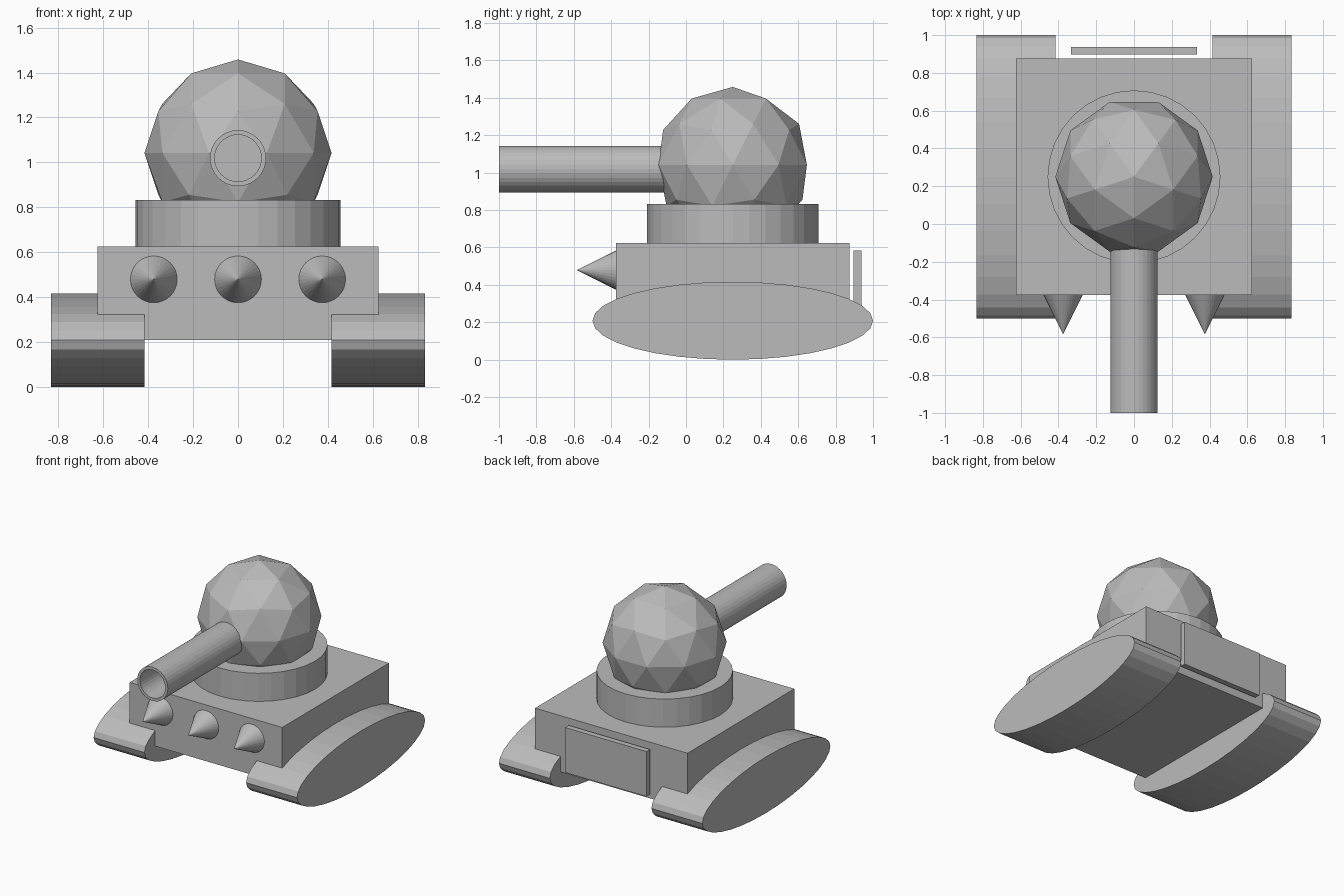
import bpy, bmesh, math
from mathutils import Matrix, Vector

if "Cube" in bpy.data.objects:
    bpy.data.objects.remove(bpy.data.objects["Cube"])

grey = bpy.data.materials.new("plain_grey")
grey.diffuse_color = (0.5, 0.5, 0.5, 1)
grey.use_nodes = True
grey.node_tree.nodes["Principled BSDF"].inputs["Base Color"].default_value = grey.diffuse_color

CY = 0.25  # hull centre along y


def finish(name, bm, matrix):
    bmesh.ops.transform(bm, matrix=matrix, verts=bm.verts)
    bmesh.ops.recalc_face_normals(bm, faces=bm.faces)
    mesh = bpy.data.meshes.new(name)
    bm.to_mesh(mesh)
    bm.free()
    mesh.materials.append(grey)
    obj = bpy.data.objects.new(name, mesh)
    bpy.context.collection.objects.link(obj)
    return obj


def box(name, centre, size):
    bm = bmesh.new()
    bmesh.ops.create_cube(bm, size=1)
    return finish(name, bm, Matrix.Translation(centre) @ Matrix.Diagonal((*size, 1)))


def round_part(name, centre, r1, r2, depth, rot=Matrix(), scale=(1, 1, 1), bore=None):
    bm = bmesh.new()
    bmesh.ops.create_cone(bm, cap_ends=True, segments=32, radius1=r1, radius2=r2, depth=depth)
    if bore:  # inset the +z cap and push it inwards
        rim, length = bore
        cap = max(bm.faces, key=lambda f: f.calc_center_median().z)
        bmesh.ops.inset_region(bm, faces=[cap], thickness=rim)
        inner = bmesh.ops.extrude_discrete_faces(bm, faces=[cap])["faces"][0]
        bmesh.ops.translate(bm, vec=(0, 0, -length), verts=inner.verts)
    return finish(name, bm, Matrix.Translation(centre) @ Matrix.Diagonal((*scale, 1)) @ rot)


to_front = Matrix.Rotation(math.pi / 2, 4, 'X')  # +z points to -y
to_side = Matrix.Rotation(math.pi / 2, 4, 'Y')   # +z points to +x

# Hull and rear plate
box("hull", (0, CY, 0.4167), (1.25, 1.25, 0.4167))
box("rear_plate", (0, 0.917, 0.4167), (0.6667, 0.0417, 0.3333))

# Elliptical tracks
for side, label in ((-1, "left"), (1, "right")):
    round_part(label + "_track", (side * 0.625, CY, 0.2083), 1, 1, 0.4167,
               to_side, (1, 0.75, 0.2083))

# Turret ring and faceted dome
round_part("turret_ring", (0, CY, 0.7292), 0.4575, 0.4575, 0.2083)
ball = bmesh.new()
bmesh.ops.create_icosphere(ball, subdivisions=2, radius=0.4167)
finish("turret_ball", ball, Matrix.Translation((0, CY, 1.0417)) @ Matrix.Rotation(-math.pi / 2, 4, 'Z'))

# Hollow gun barrel, running into the dome
round_part("barrel", (0, -0.45, 1.0188), 0.125, 0.125, 1.1, to_front, bore=(0.021, 0.6))

# Front spikes
for i, label in enumerate(("left", "middle", "right")):
    round_part(label + "_spike", ((i - 1) * 0.375, -0.479, 0.479), 0.1042, 0, 0.2083, to_front)
